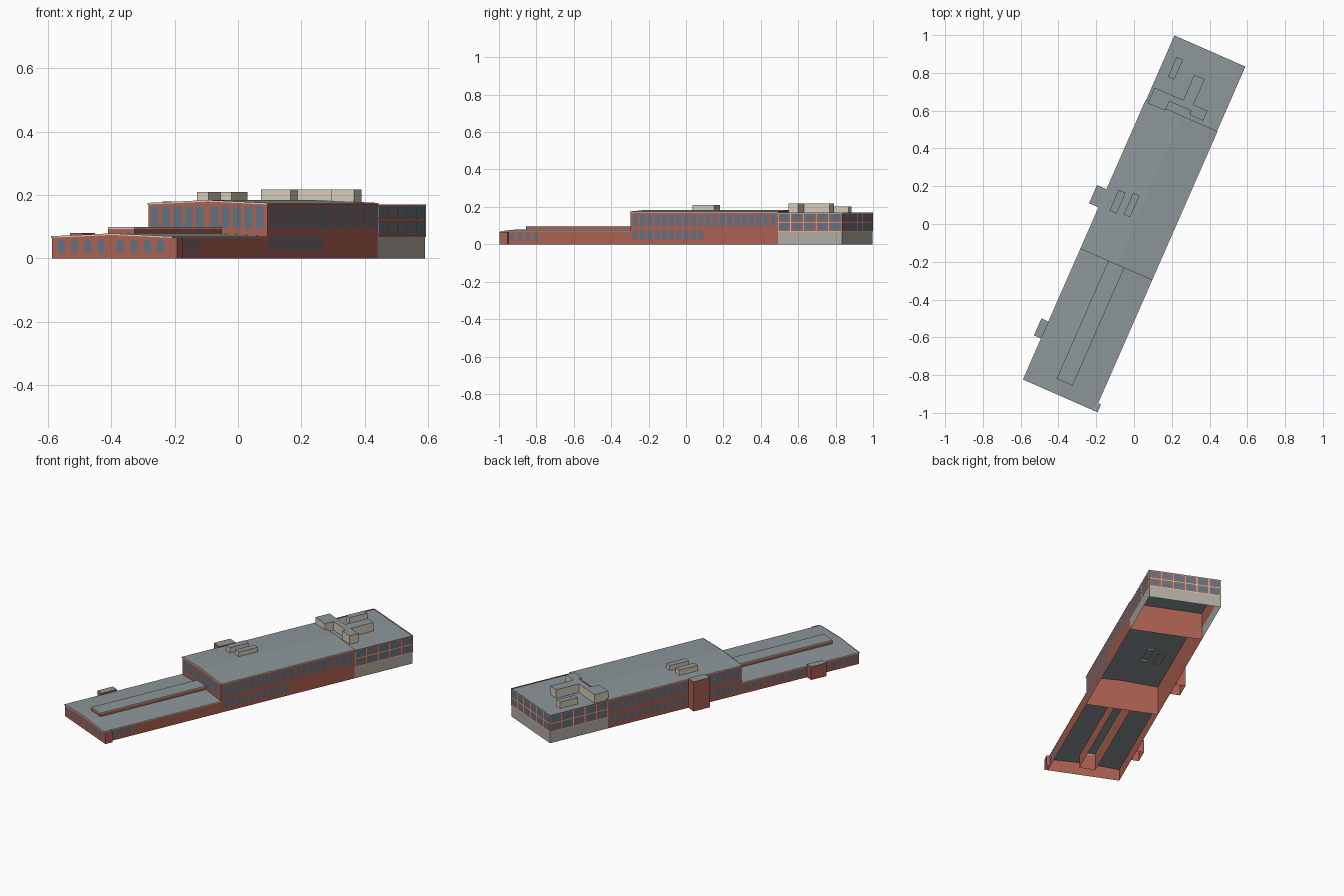
import bpy
from math import sin, cos, pi, radians

if "Cube" in bpy.data.objects:
    bpy.data.objects.remove(bpy.data.objects["Cube"])

A = radians(23.7)          # plan rotation of the whole building
W = 0.205                  # half width
V0, V1, V2, V3 = -0.99, -0.234, 0.627, 1.0   # low wing / middle block / rear block limits


def mat(name, r, g, b):
    m = bpy.data.materials.new(name)
    m.diffuse_color = (r, g, b, 1)
    m.use_nodes = True
    m.node_tree.nodes["Principled BSDF"].inputs["Base Color"].default_value = m.diffuse_color
    return m


BRICK = mat("brick", 0.42, 0.12, 0.085)
ROOF = mat("roof_grey", 0.27, 0.31, 0.33)
GLASS = mat("glass", 0.12, 0.17, 0.23)
STONE = mat("concrete", 0.45, 0.42, 0.37)
CREAM = mat("cream", 0.68, 0.61, 0.49)


def part(name, material, faces):
    """Mesh from polygons given in building coordinates (across, along, up)."""
    verts, polys = [], []
    for f in faces:
        polys.append(range(len(verts), len(verts) + len(f)))
        verts += [(u * cos(A) + v * sin(A), -u * sin(A) + v * cos(A), z) for u, v, z in f]
    me = bpy.data.meshes.new(name)
    me.from_pydata(verts, [], [list(p) for p in polys])
    me.materials.append(material)
    ob = bpy.data.objects.new(name, me)
    bpy.context.collection.objects.link(ob)
    return ob


def on_wall(side, pos, pts):
    """Place (along-wall, height) points on a wall plane, facing outwards."""
    if side in ("front", "back"):
        f = [(a, pos, z) for a, z in pts]
    else:
        f = [(pos, a, z) for a, z in pts]
    return f if side in ("front", "right") else f[::-1]


def rect(side, pos, a0, a1, z0, z1):
    return on_wall(side, pos, [(a0, z0), (a1, z0), (a1, z1), (a0, z1)])


def walls(u0, u1, v0, v1, z0, z1, skip=()):
    d = {"front": (v0, u0, u1), "back": (v1, u0, u1), "left": (u0, v0, v1), "right": (u1, v0, v1)}
    return [rect(s, *p, z0, z1) for s, p in d.items() if s not in skip]


def flat(u0, u1, v0, v1, z):
    return [(u0, v0, z), (u1, v0, z), (u1, v1, z), (u0, v1, z)]


def gable(side, pos, z0, eave, ridge):
    return on_wall(side, pos, [(-W, z0), (W, z0), (W, eave), (0, ridge), (-W, eave)])


def slope(u0, u1, v0, v1, eave, ridge):
    h = lambda u: ridge - (ridge - eave) * abs(u) / W
    return [(u0, v0, h(u0)), (u1, v0, h(u1)), (u1, v1, h(u1)), (u0, v1, h(u0))]


def window(side, pos, a, z0, z1, w=0.024, arch=0.0):
    pts = [(a - w / 2, z0), (a + w / 2, z0)]
    if arch:
        pts += [(a + w / 2 * cos(t * pi / 4), z1 - arch + arch * sin(t * pi / 4)) for t in range(5)]
    else:
        pts += [(a + w / 2, z1), (a - w / 2, z1)]
    return on_wall(side, pos, pts)


def row(side, pos, a0, a1, n, z0, z1, gaps=(), **k):
    step = (a1 - a0) / (n - 1)
    return [window(side, pos, a0 + i * step, z0, z1, **k) for i in range(n)
            if not any(g0 < a0 + i * step < g1 for g0, g1 in gaps)]


# low front wing
LE, LR, M = 0.07, 0.079, 0.046
part("low_wing_walls", BRICK, walls(-W, W, V0, V1, 0, LE, ("front", "back"))
     + [gable("front", V0, 0, LE, LR)])
part("low_wing_roof", ROOF, [slope(-W, -M, V0, V1, LE, LR), slope(M, W, V0, V1, LE, LR),
                             slope(-M, 0, V0, -0.915, LE, LR), slope(0, M, V0, -0.915, LE, LR)])
# raised strip along the low roof
part("roof_monitor_walls", BRICK, walls(-M, M, -0.915, V1, 0, 0.093, ("back",)))
part("roof_monitor_trim", CREAM, walls(-M, M, -0.915, V1, 0.093, 0.099, ("back",)))
part("roof_monitor_roof", ROOF, [flat(-M, M, -0.915, V1, 0.099)])

# middle block
ME, MR = 0.175, 0.184
part("middle_block_walls", BRICK, walls(-W, W, V1, V2, 0, ME, ("front", "back"))
     + [gable("front", V1, 0, ME, MR), gable("back", V2, 0, ME, MR)])
part("middle_block_roof", ROOF, [slope(-W, 0, V1, V2, ME, MR), slope(0, W, V1, V2, ME, MR)])

# pale cornices along eaves and front gables
T = W + 0.003
for name, v0, v1, e, r in (("low_wing", V0, V1, LE, LR), ("middle_block", V1, V2, ME, MR)):
    f = [rect("left", -T, v0, v1, e - 0.005, e), rect("right", T, v0, v1, e - 0.005, e),
         flat(-T, -W, v0, v1, e), flat(W, T, v0, v1, e)]
    f.append([(-T, v0 - .003, e - .005), (0, v0 - .003, r - .005), (0, v0 - .003, r), (-T, v0 - .003, e)])
    f.append([(0, v0 - .003, r - .005), (T, v0 - .003, e - .005), (T, v0 - .003, e), (0, v0 - .003, r)])
    part(name + "_cornice", CREAM, f)

# rear block: concrete base, glazed upper floors
RZ, RB = 0.168, 0.07
part("rear_base", STONE, walls(-W, W, V2, V3, 0, RB, ("front",)))
part("rear_upper_walls", BRICK, walls(-W, W, V2, V3, RB, RZ, ("front",)))
part("rear_roof", ROOF, [flat(-W, W, V2, V3, 0.165)])
panes, bars = [], []
for side, s, a0, a1, n in (("back", V3, -W, W, 6), ("right", W, V2, V3, 5), ("left", -W, V2, V3, 5)):
    o = -1 if side == "left" else 1
    step = (a1 - a0) / n
    rows = [RB, 0.119, RZ]
    for i in range(n):
        for z in rows[:2]:
            c = a0 + (i + 0.5) * step
            panes.append(rect(side, s + o * .0015, c - step * .37, c + step * .37, z + .008, z + .043))
    for i in range(n + 1):
        c = min(max(a0 + i * step, a0 + .002), a1 - .002)
        bars.append(rect(side, s + o * .0025, c - .002, c + .002, RB, RZ))
    for z in rows:
        bars.append(rect(side, s + o * .003, a0, a1, z - .0025, z + .0015))
part("rear_windows", GLASS, panes)
part("rear_mullions", CREAM, bars)

# brick-wall windows
E = 0.0015
TA, TB = (-0.01, 0.125), (-0.77, -0.64)      # gaps behind the side towers
win = []
for c in (-0.105, 0.1):
    win += row("front", V0 - E, c - 0.069, c + 0.069, 4, 0.017, 0.06, arch=0.008)
    win += row("front", V1 - E, c - 0.078, c + 0.078, 5, 0.095, 0.163, w=0.027)
win += row("right", W + E, -0.926, -0.784, 4, 0.017, 0.06, arch=0.008)
win += row("right", W + E, -0.205, 0.6, 20, 0.095, 0.163, w=0.028)
win += row("right", W + E, -0.205, 0.176, 10, 0.025, 0.073, w=0.028)
win += row("left", -W - E, -0.205, 0.6, 20, 0.095, 0.163, gaps=[TA], w=0.028)
win += row("left", -W - E, -0.205, 0.6, 20, 0.025, 0.073, gaps=[TA], w=0.028)
win += row("left", -W - E, -0.96, -0.27, 16, 0.017, 0.06, gaps=[TB], arch=0.008)
part("wall_windows", GLASS, win)

# side towers and the small corner porch
for name, u0, u1, v0, v1, z, skip in (("tall_side_tower", -0.262, -W, 0.005, 0.11, 0.18, ()),
                                      ("low_side_tower", -0.248, -W, -0.753, -0.655, 0.08, ()),
                                      ("corner_porch", W, 0.224, V0, -0.945, 0.066, ("left",))):
    part(name, BRICK, walls(u0, u1, v0, v1, 0, z, skip))
    part(name + "_roof", ROOF, [flat(u0, u1, v0, v1, z)])

# rooftop plant boxes
for i, (u0, u1, v0, v1, z0, z1) in enumerate((
        (-0.147, -0.107, 0.012, 0.133, 0.174, 0.21), (-0.07, -0.033, 0.024, 0.149, 0.174, 0.21),
        (-0.149, -0.112, 0.786, 0.901, 0.165, 0.203), (-0.19, -0.09, 0.615, 0.705, 0.165, 0.217),
        (-0.09, 0.037, 0.67, 0.705, 0.165, 0.217), (0.037, 0.115, 0.648, 0.705, 0.165, 0.217),
        (-0.025, 0.035, 0.705, 0.852, 0.165, 0.217))):
    part(f"roof_unit_{i + 1}", CREAM, walls(u0, u1, v0, v1, z0, z1))
    part(f"roof_unit_top_{i + 1}", ROOF, [flat(u0, u1, v0, v1, z1)])
